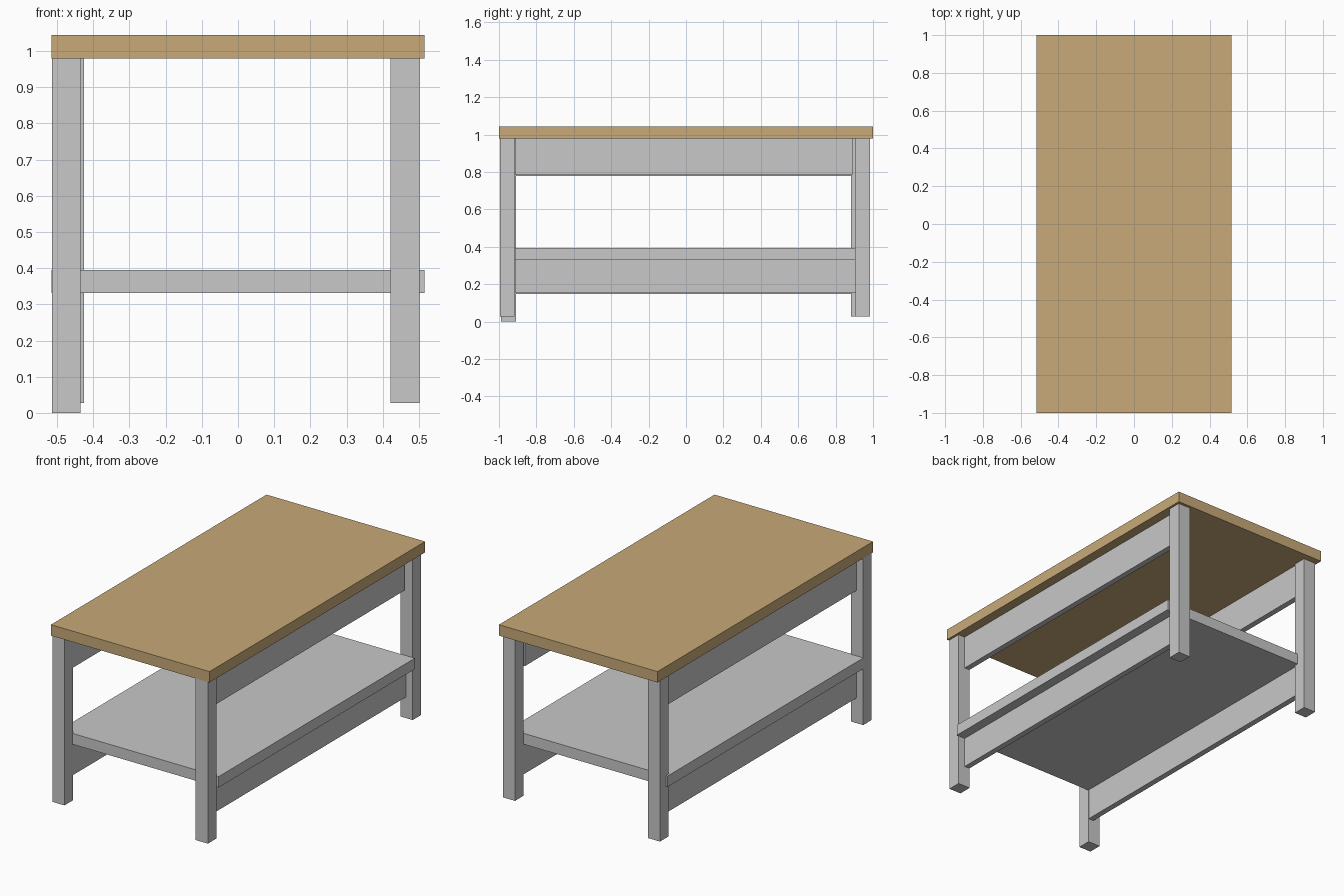
import bpy

if "Cube" in bpy.data.objects:
    bpy.data.objects.remove(bpy.data.objects["Cube"])


def material(name, rgb):
    m = bpy.data.materials.new(name)
    m.diffuse_color = (*rgb, 1.0)
    m.use_nodes = True
    m.node_tree.nodes["Principled BSDF"].inputs["Base Color"].default_value = m.diffuse_color
    return m


GREY = material("grey_paint", (0.578, 0.578, 0.578))
WOOD = material("tan_wood", (0.578, 0.402, 0.188))


def box(name, x, y, z, mat):
    """Box from (min, max) ranges on each axis."""
    mid = [(r[0] + r[1]) / 2 for r in (x, y, z)]
    size = [r[1] - r[0] for r in (x, y, z)]
    bpy.ops.mesh.primitive_cube_add(size=1, location=mid)
    ob = bpy.context.object
    ob.name = name
    ob.scale = size
    bpy.ops.object.transform_apply(location=False, rotation=False, scale=True)
    ob.data.materials.append(mat)


# Wooden top and lower shelf
box("table_top", (-0.515, 0.515), (-1.0, 1.0), (0.98, 1.044), WOOD)
box("shelf", (-0.515, 0.515), (-0.915, 0.905), (0.331, 0.395), GREY)

# Legs: slightly uneven placement, one longer than the rest
LEG = 0.079
for name, x, y, foot in (
    ("front_left_leg", -0.514, -0.989, 0.0),
    ("front_right_leg", 0.422, -0.995, 0.028),
    ("back_left_leg", -0.504, 0.882, 0.028),
    ("back_right_leg", 0.422, 0.905, 0.028),
):
    box(name, (x, x + LEG), (y, y + LEG), (foot, 0.981), GREY)

# Long side rails under the top and under the shelf
for side, x, y0, y1, dz in (
    ("left", (-0.470, -0.436), -0.910, 0.882, -0.005),
    ("right", (0.424, 0.458), -0.915, 0.890, 0.0),
):
    box(side + "_upper_rail", x, (y0, y1), (0.783 + dz, 0.981), GREY)
    box(side + "_lower_rail", x, (y0, y1 + (0.015 if side == "right" else 0)),
        (0.152 + dz, 0.333), GREY)
